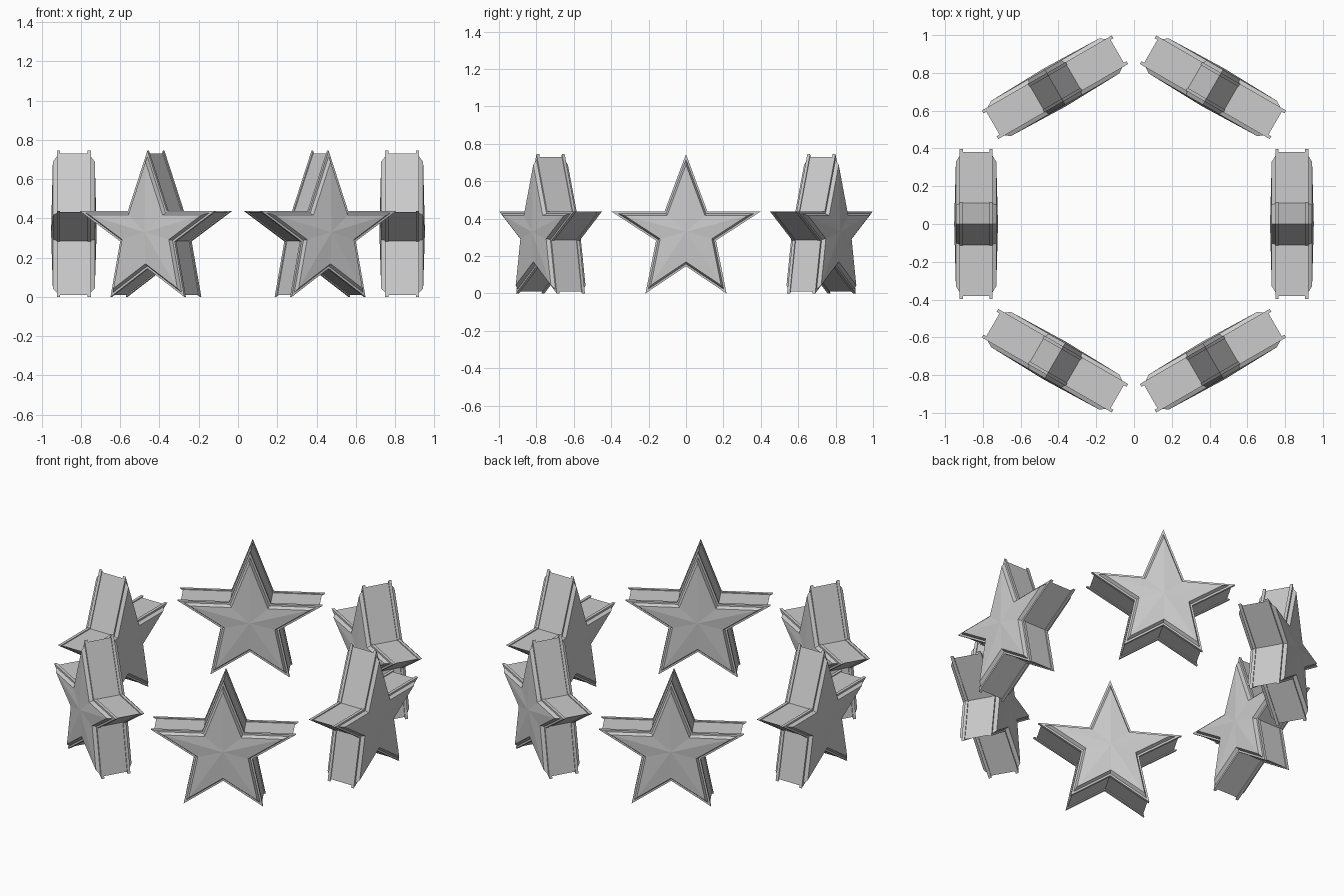
import bpy, bmesh, math
from mathutils import Vector, Matrix

if "Cube" in bpy.data.objects:
    bpy.data.objects.remove(bpy.data.objects["Cube"])

RING_RADIUS = 0.836
CENTRE_Z = 0.33

# right half of the star outline (across, height), top tip to bottom notch
HALF = [(0, 0.745), (0.115, 0.437), (0.397, 0.437), (0.16, 0.283), (0.217, 0.0), (0, 0.145)]
STAR = [Vector(p) for p in HALF + [(-x, z) for x, z in HALF[-2:0:-1]]]


def inset(points, d):
    """Move every edge of the clockwise outline inward by d."""
    out = []
    for i, p in enumerate(points):
        a = (p - points[i - 1]).normalized()
        b = (points[(i + 1) % len(points)] - p).normalized()
        na, nb = Vector((a.y, -a.x)), Vector((b.y, -b.x))
        out.append(p + (na + nb) * d / (1 + na.dot(nb)))
    return out


# one side of the cross-section: (inset, depth) web, flange, chamfered panel
SIDE = [(0.005, 0.070), (0.0, 0.070), (0.0, 0.087), (0.0105, 0.087), (0.020, 0.107)]
LAYERS = [(d, -t) for d, t in reversed(SIDE)] + SIDE


def star_mesh():
    bm = bmesh.new()
    rings = [[bm.verts.new((t, p.x, p.y)) for p in inset(STAR, d)] for d, t in LAYERS]
    n = len(STAR)
    for low, high in zip(rings, rings[1:]):
        for i in range(n):
            j = (i + 1) % n
            bm.faces.new((low[i], low[j], high[j], high[i]))
    # shallow faceted face on both sides
    for ring, depth in ((rings[0], -0.116), (rings[-1], 0.116)):
        apex = bm.verts.new((depth, 0, CENTRE_Z))
        for i in range(n):
            bm.faces.new((ring[i], ring[(i + 1) % n], apex))
    bmesh.ops.recalc_face_normals(bm, faces=bm.faces)
    mesh = bpy.data.meshes.new("star")
    bm.to_mesh(mesh)
    bm.free()
    return mesh


# six stars standing in a ring, each facing outward
mesh = star_mesh()
for k in range(6):
    star = bpy.data.objects.new(f"star_{k + 1}", mesh)
    star.matrix_world = Matrix.Rotation(k * math.pi / 3, 4, 'Z') @ Matrix.Translation((RING_RADIUS, 0, 0))
    bpy.context.collection.objects.link(star)
